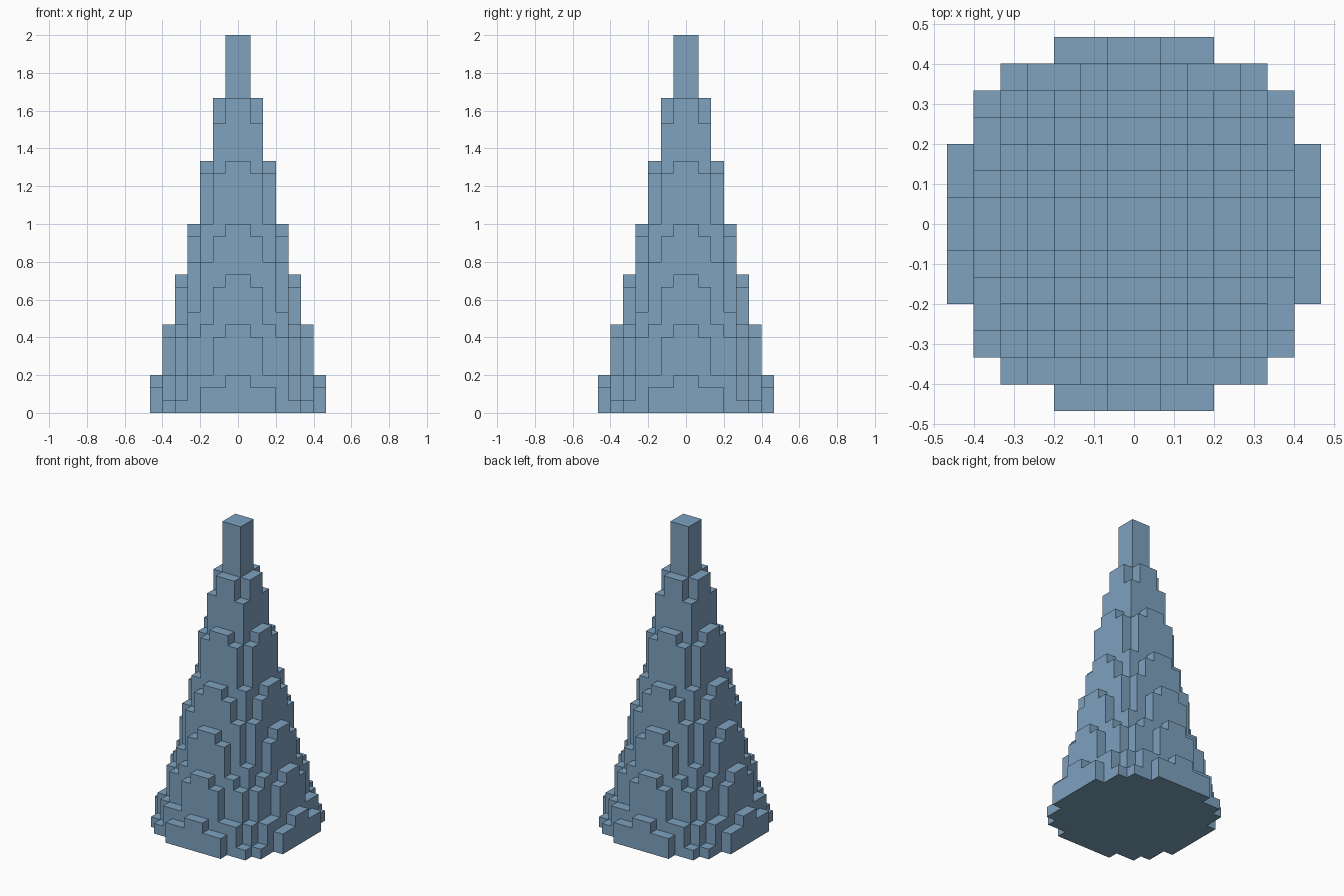
import bpy
import bmesh
import math

cube = bpy.data.objects.get("Cube")
if cube:
    bpy.data.objects.remove(cube, do_unlink=True)

UNIT = 1 / 15   # edge of one block
REACH = 7       # blocks from the axis to the outermost side

# Column heights in blocks for one eighth of the plan (row = larger index)
EIGHTH = [
    [30],
    [25, 23],
    [20, 19, 15],
    [15, 14, 12, 8],
    [11, 10, 7, 6, 3],
    [7, 6, 3, 3, 1, 0],
    [3, 2, 2, 0, 0, 0, 0],
]


def height(i, j):
    """Height of the column in cell i, j, mirrored across both axes and diagonals."""
    a = i if i >= 0 else -i - 1
    b = j if j >= 0 else -j - 1
    if max(a, b) >= REACH:
        return 0
    return EIGHTH[max(a, b)][min(a, b)]


def add_face(bm, corners):
    bm.faces.new([bm.verts.new([c * UNIT for c in p]) for p in corners])


# Outer skin of the stepped spire: tops, bases and exposed block sides
bm = bmesh.new()
for i in range(-REACH, REACH):
    for j in range(-REACH, REACH):
        h = height(i, j)
        if not h:
            continue
        ring = [(i, j), (i + 1, j), (i + 1, j + 1), (i, j + 1)]
        add_face(bm, [(x, y, h) for x, y in ring])
        add_face(bm, [(x, y, 0) for x, y in reversed(ring)])
        neighbours = [(i, j - 1), (i + 1, j), (i, j + 1), (i - 1, j)]
        for side, cell in enumerate(neighbours):
            p, q = ring[side], ring[(side + 1) % 4]
            for k in range(height(*cell), h):
                add_face(bm, [(*p, k), (*q, k), (*q, k + 1), (*p, k + 1)])

# Merge the blocks into clean flat panels
bmesh.ops.remove_doubles(bm, verts=bm.verts[:], dist=UNIT / 100)
bmesh.ops.dissolve_limit(bm, angle_limit=math.radians(1),
                         verts=bm.verts[:], edges=bm.edges[:])

mesh = bpy.data.meshes.new("stepped_spire")
bm.to_mesh(mesh)
bm.free()
spire = bpy.data.objects.new("stepped_spire", mesh)
bpy.context.collection.objects.link(spire)

# Single steel blue colour
blue = bpy.data.materials.new("steel_blue")
blue.use_nodes = True
color = (0.21, 0.36, 0.52, 1)
blue.diffuse_color = color
blue.node_tree.nodes["Principled BSDF"].inputs["Base Color"].default_value = color
mesh.materials.append(blue)
